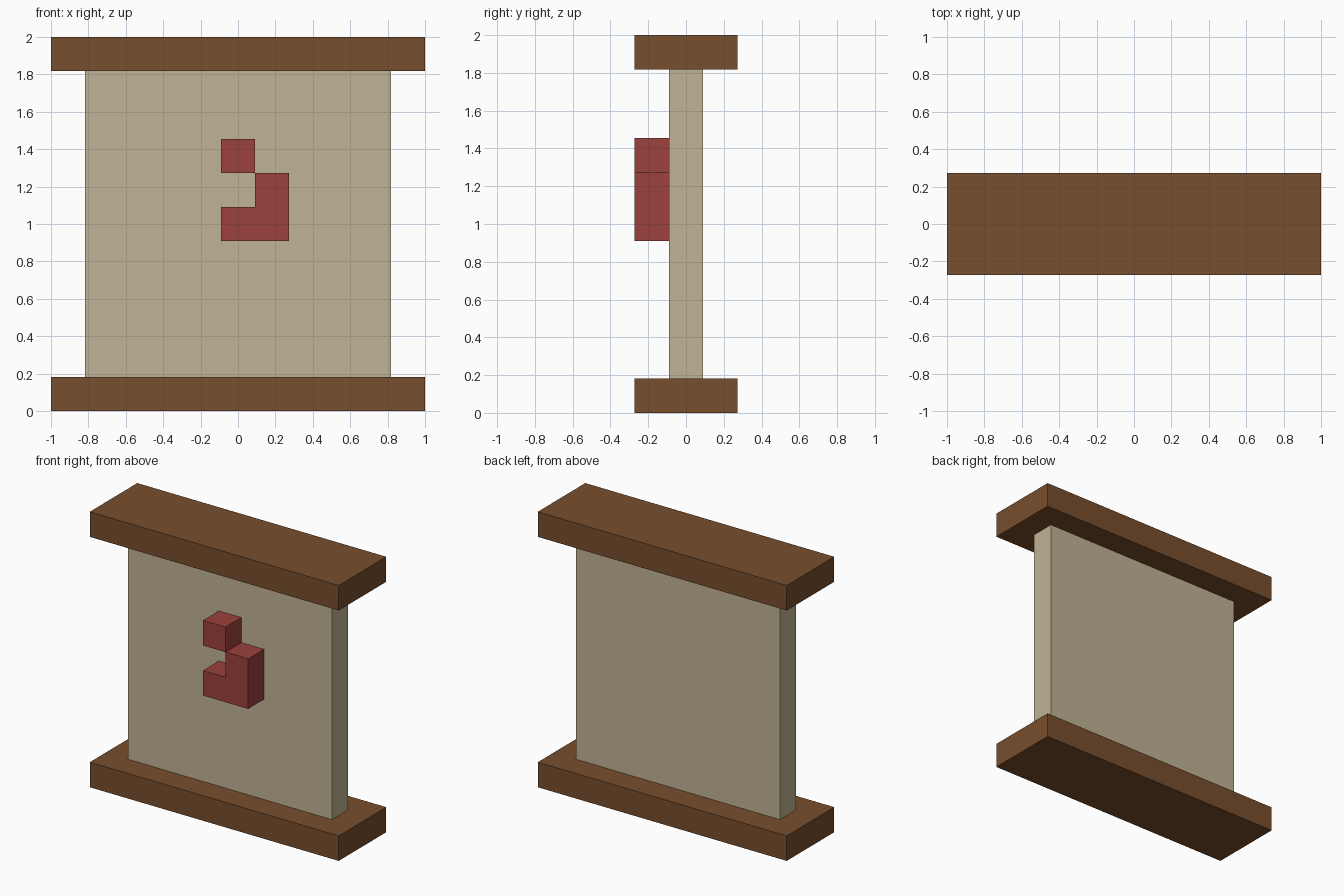
import bpy
import bmesh

cube = bpy.data.objects.get("Cube")
if cube:
    bpy.data.objects.remove(cube, do_unlink=True)

U = 2 / 11  # block size: the model is 11 blocks wide and tall


def make_material(name, srgb):
    linear = [((c / 255 + 0.055) / 1.055) ** 2.4 for c in srgb] + [1.0]
    mat = bpy.data.materials.new(name)
    mat.use_nodes = True
    mat.diffuse_color = linear
    bsdf = next(n for n in mat.node_tree.nodes if n.type == 'BSDF_PRINCIPLED')
    bsdf.inputs["Base Color"].default_value = linear
    return mat


def extrude_profile(name, profile, y_front, y_back, mat):
    """Extrude an x-z outline, given in blocks, from y_front to y_back."""
    bm = bmesh.new()
    face = bm.faces.new([bm.verts.new((x * U, y_front * U, z * U)) for x, z in profile])
    result = bmesh.ops.extrude_face_region(bm, geom=[face], use_keep_orig=True)
    moved = [g for g in result["geom"] if isinstance(g, bmesh.types.BMVert)]
    bmesh.ops.translate(bm, verts=moved, vec=(0, (y_back - y_front) * U, 0))
    bmesh.ops.recalc_face_normals(bm, faces=bm.faces)
    mesh = bpy.data.meshes.new(name)
    bm.to_mesh(mesh)
    bm.free()
    mesh.materials.append(mat)
    obj = bpy.data.objects.new(name, mesh)
    bpy.context.collection.objects.link(obj)
    return obj


def rect(x0, x1, z0, z1):
    return [(x0, z0), (x1, z0), (x1, z1), (x0, z1)]


wood = make_material("brown wood", (119, 78, 45))
paper = make_material("tan parchment", (192, 180, 149))
red = make_material("red seal", (156, 65, 60))

# Wooden bars at the bottom and top
for name, z in (("bottom_bar", 0), ("top_bar", 10)):
    extrude_profile(name, rect(-5.5, 5.5, z, z + 1), -1.5, 1.5, wood)

# Parchment sheet between the bars
extrude_profile("parchment_panel", rect(-4.5, 4.5, 1, 10), -0.5, 0.5, paper)

# Raised red mark on the front: a single block above a hook
extrude_profile("mark_block", rect(-0.5, 0.5, 7, 8), -1.5, -0.5, red)
hook = [(-0.5, 5), (1.5, 5), (1.5, 7), (0.5, 7), (0.5, 6), (-0.5, 6)]
extrude_profile("mark_hook", hook, -1.5, -0.5, red)
